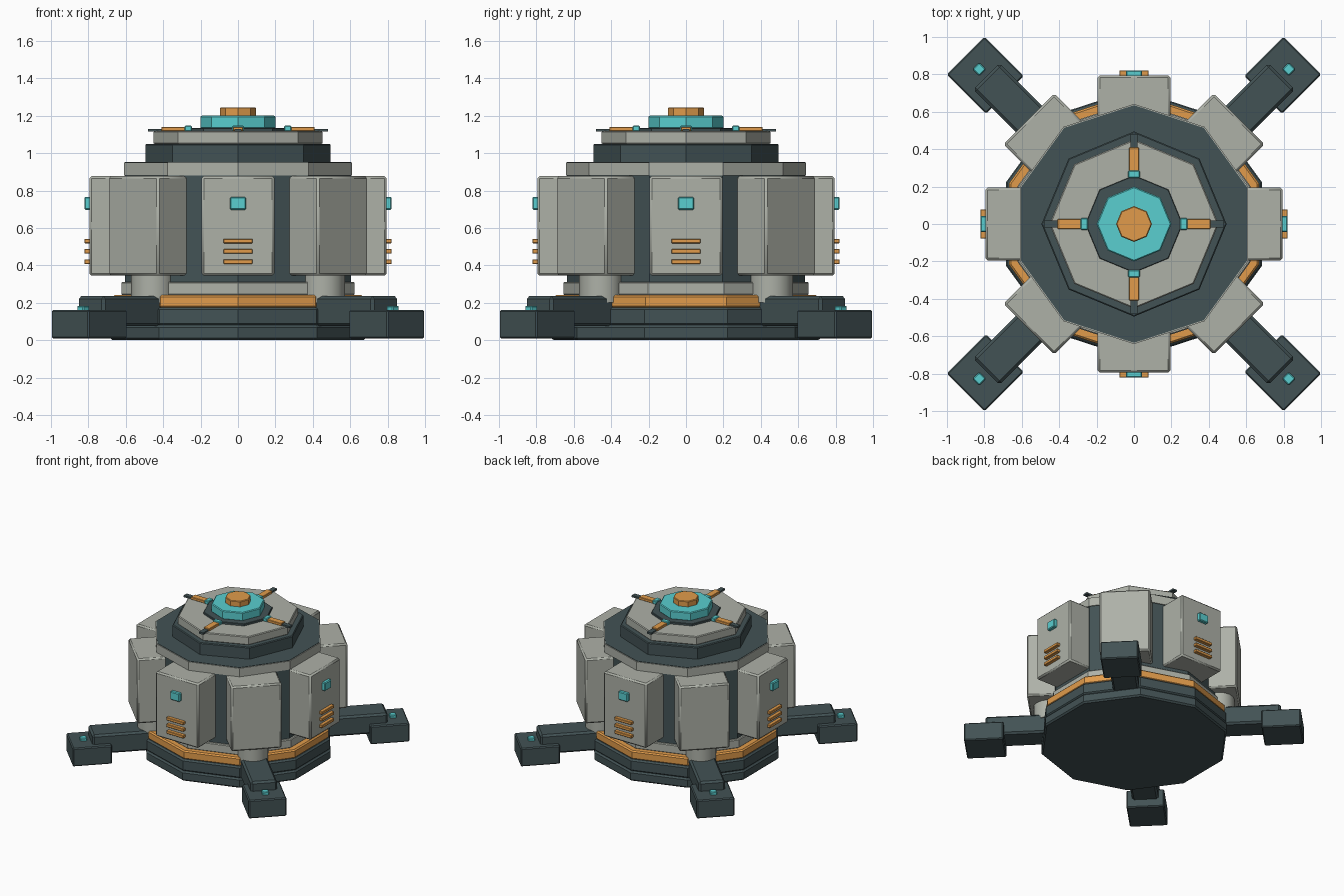
import bpy, math
from mathutils import Matrix, Vector

if "Cube" in bpy.data.objects:
    bpy.data.objects.remove(bpy.data.objects["Cube"])

def mat(name, c):
    m = bpy.data.materials.new(name)
    m.diffuse_color = (*c, 1)
    m.use_nodes = True
    m.node_tree.nodes["Principled BSDF"].inputs["Base Color"].default_value = m.diffuse_color
    return m

DARK = mat("dark_slate", (0.055, 0.085, 0.09))
GREY = mat("warm_grey", (0.42, 0.44, 0.39))
ORANGE = mat("orange", (0.75, 0.33, 0.07))
CYAN = mat("cyan", (0.10, 0.62, 0.63))

def finish(ob, name, m, bevel, smooth=False):
    ob.name = name
    ob.data.materials.append(m)
    if bevel:
        b = ob.modifiers.new("edge", 'BEVEL')
        b.width, b.segments, b.limit_method = bevel, 1, 'ANGLE'
        b.angle_limit = math.radians(50)
    if smooth:
        bpy.ops.object.shade_smooth_by_angle(angle=math.radians(50))
    return ob

def disc(name, r, z0, z1, sides, m, bevel=0.006, xy=(0, 0), smooth=False):
    """Upright prism between two heights."""
    bpy.ops.mesh.primitive_cylinder_add(vertices=sides, radius=r, depth=z1 - z0,
                                        location=(*xy, (z0 + z1) / 2))
    return finish(bpy.context.object, name, m, bevel, smooth)

def block(name, ang, r0, r1, w, z0, z1, m, bevel=0.0, smooth=False):
    """Box lying along a radial direction, from r0 to r1."""
    bpy.ops.mesh.primitive_cube_add(size=1)
    ob = bpy.context.object
    ob.data.transform(Matrix.Diagonal(Vector((r1 - r0, w, z1 - z0, 1))))
    ob.data.transform(Matrix.Translation(((r0 + r1) / 2, 0, (z0 + z1) / 2)))
    ob.rotation_euler.z = ang
    return finish(ob, name, m, bevel, smooth)

# ten-sided base, trim and core
disc("base_foot", 0.72, 0.0, 0.08, 10, DARK, 0.012)
disc("base_upper", 0.715, 0.078, 0.175, 10, DARK, 0.012)
disc("orange_trim", 0.703, 0.172, 0.242, 10, ORANGE, 0.01)
disc("lower_grey_ring", 0.655, 0.24, 0.312, 10, GREY, 0.006)
disc("core_body", 0.635, 0.30, 0.953, 10, DARK, 0)
disc("upper_grey_ring", 0.642, 0.88, 0.95, 10, GREY, 0)

# eight-sided roof stack
disc("roof_dark_step", 0.495, 0.945, 1.05, 8, DARK)
disc("roof_grey_plate", 0.452, 1.048, 1.118, 8, GREY)
disc("roof_collar", 0.26, 1.115, 1.135, 8, DARK, 0.003)
disc("roof_lamp", 0.2, 1.13, 1.2, 8, CYAN, 0.006)
disc("roof_cap", 0.096, 1.195, 1.245, 8, ORANGE, 0.005)

# armour panels all round
for i in range(8):
    a = i * math.pi / 4
    w = 0.39 if i % 2 == 0 else 0.382
    block("armour_panel", a, 0.50, 0.795, w, 0.345, 0.877, GREY, 0.012, True)

# roof spokes, panel lamps and vents on the four straight sides
for i in range(4):
    a = i * math.pi / 2
    block("roof_spoke", a, 0.22, 0.48, 0.038, 1.115, 1.13, DARK)
    block("spoke_marker", a, 0.28, 0.41, 0.052, 1.117, 1.139, ORANGE, 0.003)
    block("spoke_lamp", a, 0.247, 0.285, 0.062, 1.117, 1.147, CYAN, 0.005)
    block("panel_lamp", a, 0.78, 0.822, 0.085, 0.697, 0.765, CYAN, 0.006)
    for z in (0.42, 0.475, 0.53):
        block("panel_vent", a, 0.78, 0.822, 0.156, z - 0.012, z + 0.012, ORANGE, 0.003)

# four diagonal legs
for i in range(4):
    a = math.pi / 4 + i * math.pi / 2
    block("leg_arm", a, 0.55, 1.117, 0.2, 0.075, 0.235, DARK, 0.015)
    block("leg_foot", a, 0.976, 1.273, 0.285, 0.01, 0.16, DARK, 0.008)
    block("foot_lamp", a, 1.145, 1.195, 0.05, 0.15, 0.183, CYAN, 0.005)
    disc("leg_knuckle", 0.115, 0.2, 0.35, 16, GREY, 0,
         (0.645 * math.cos(a), 0.645 * math.sin(a)), True)
